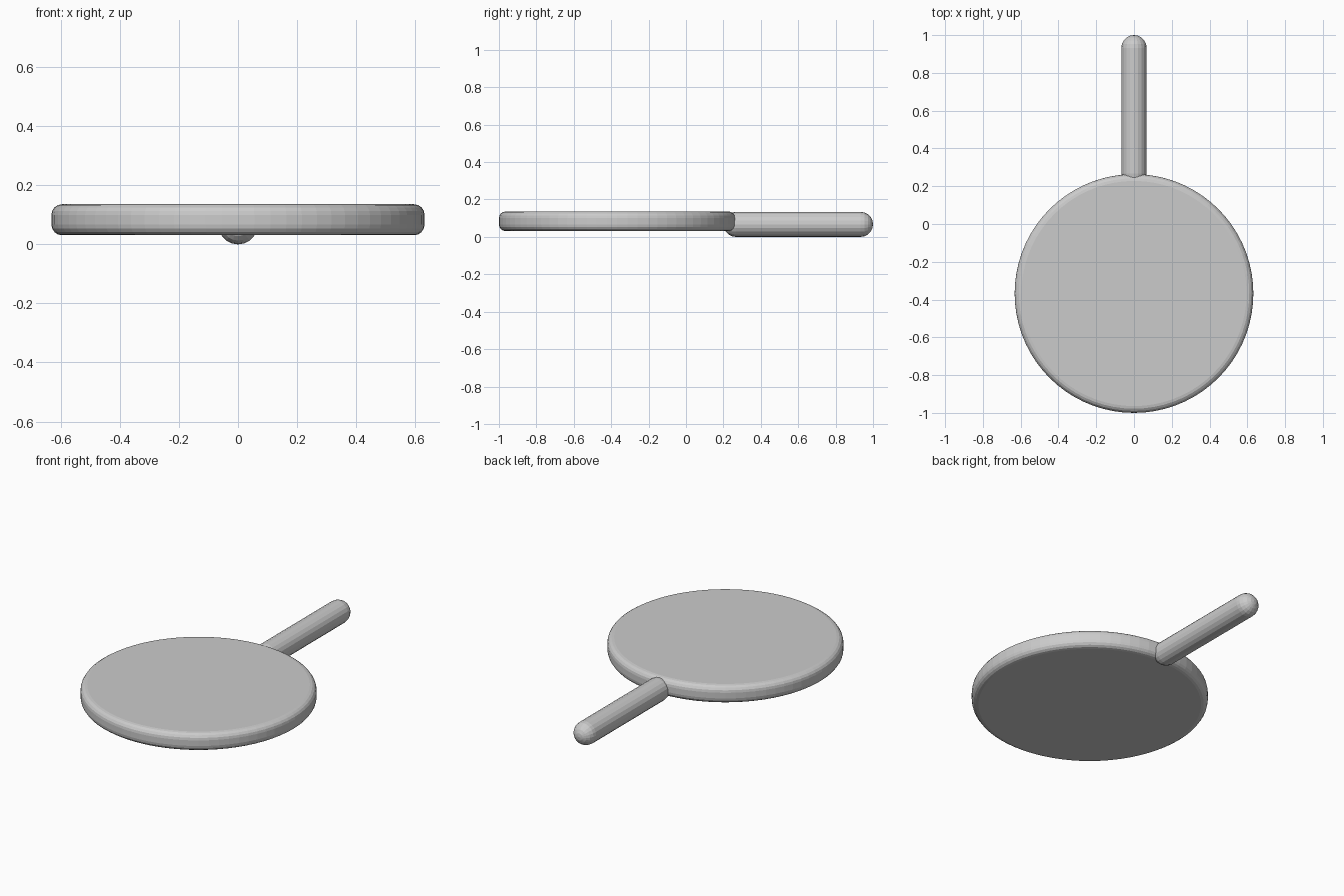
import bpy
import math

if "Cube" in bpy.data.objects:
    bpy.data.objects.remove(bpy.data.objects["Cube"])


def lathe(name, profile, sides, location, rotation=(0, 0, 0)):
    """Revolve (radius, height) points around z; radius 0 makes a pole."""
    verts, rings, faces = [], [], []
    for r, h in profile:
        n = 1 if r < 1e-6 else sides
        rings.append([len(verts) + i for i in range(n)])
        for i in range(n):
            a = 2 * math.pi * i / sides
            verts.append((r * math.cos(a), r * math.sin(a), h))
    for lo, hi in zip(rings, rings[1:]):
        for i in range(sides):
            j = (i + 1) % sides
            quad = [lo[i % len(lo)], lo[j % len(lo)], hi[j % len(hi)], hi[i % len(hi)]]
            faces.append(list(dict.fromkeys(quad)))
    # flat caps where the profile does not end in a pole
    if len(rings[0]) > 1:
        faces.append(rings[0][::-1])
    if len(rings[-1]) > 1:
        faces.append(rings[-1])
    mesh = bpy.data.meshes.new(name)
    mesh.from_pydata(verts, [], faces)
    obj = bpy.data.objects.new(name, mesh)
    obj.location = location
    obj.rotation_euler = rotation
    bpy.context.collection.objects.link(obj)
    return obj


def rounded_profile(radius, length, corner, steps):
    """Half outline of a cylinder with rounded rims."""
    arc = [math.pi / 2 * i / steps for i in range(steps + 1)]
    low = [(radius - corner + corner * math.sin(a), corner - corner * math.cos(a)) for a in arc]
    return low + [(r, length - h) for r, h in reversed(low)]


# round paddle disc with softened rim
lathe("paddle_disc", rounded_profile(0.632, 0.105, 0.036, 4), 72, (0, -0.368, 0.031))

# rod handle with domed ends, running backwards along +y
lathe("handle", rounded_profile(0.067, 0.80, 0.067, 5), 20, (0, 0.20, 0.067),
      (-math.pi / 2, 0, 0))
